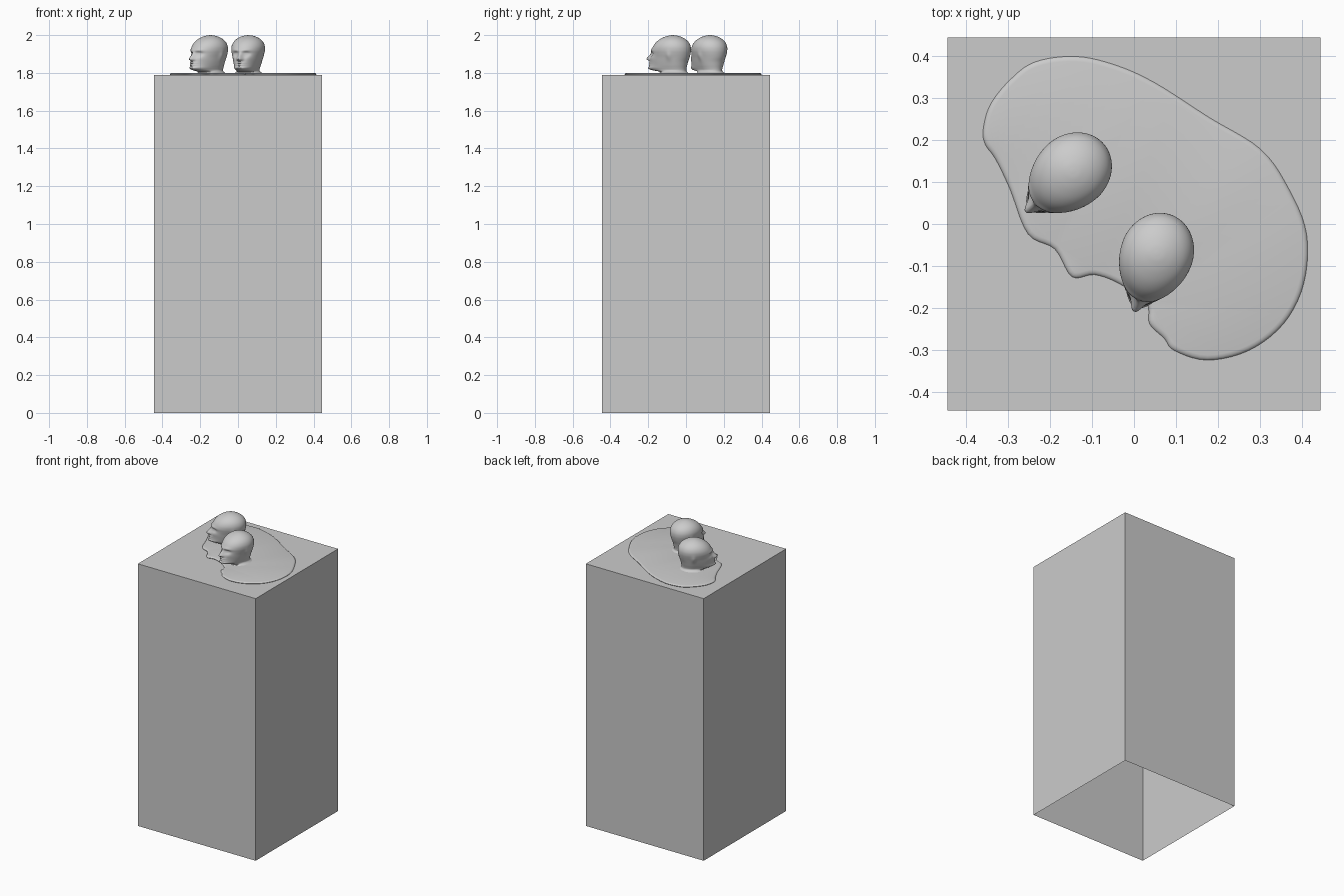
import bpy, bmesh
from math import sin, cos, pi, exp, atan2
from mathutils import Vector

if "Cube" in bpy.data.objects:
    bpy.data.objects.remove(bpy.data.objects["Cube"])

TOP = 1.79


def finish(name, bm, smooth=None):
    bmesh.ops.recalc_face_normals(bm, faces=bm.faces[:])
    me = bpy.data.meshes.new(name)
    bm.to_mesh(me)
    bm.free()
    ob = bpy.data.objects.new(name, me)
    bpy.context.collection.objects.link(ob)
    if smooth:
        bpy.ops.object.select_all(action='DESELECT')
        ob.select_set(True)
        bpy.context.view_layer.objects.active = ob
        bpy.ops.object.shade_smooth_by_angle(angle=smooth)
    return ob


def spline(pts, steps, closed):
    """Catmull-Rom through tuples of any length."""
    n = len(pts)
    get = (lambda i: pts[i % n]) if closed else (lambda i: pts[min(max(i, 0), n - 1)])
    out = []
    for i in range(n if closed else n - 1):
        a, b, c, d = (Vector(get(i + k)) for k in (-1, 0, 1, 2))
        for j in range(steps):
            t = j / steps
            out.append(0.5 * (2 * b + (c - a) * t + (2 * a - 5 * b + 4 * c - d) * t * t
                              + (3 * b - a - 3 * c + d) * t ** 3))
    if not closed:
        out.append(Vector(pts[-1]))
    return out


def loft(bm, rings):
    for lo, hi in zip(rings, rings[1:]):
        n = len(lo)
        for i in range(n):
            bm.faces.new((lo[i], lo[(i + 1) % n], hi[(i + 1) % n], hi[i]))


# plinth: tall box, open underneath
bm = bmesh.new()
bmesh.ops.create_cube(bm, size=1)
for v in bm.verts:
    v.co = (v.co.x * 0.89, v.co.y * 0.89, (v.co.z + 0.5) * TOP)
bottom = [f for f in bm.faces if f.calc_center_median().z < 0.01]
bmesh.ops.delete(bm, geom=bottom, context='FACES_ONLY')
finish("plinth", bm)

# puddle: kidney outline with a rounded rim
outline = [(-.36, .226), (-.343, .285), (-.296, .344), (-.236, .387), (-.14, .40), (-.046, .38),
           (.05, .337), (.18, .254), (.303, .178), (.37, .083), (.412, -.024), (.405, -.143),
           (.357, -.238), (.274, -.302), (.175, -.325), (.096, -.302), (.072, -.273),
           (.037, -.238), (.03, -.19), (-.034, -.143), (-.094, -.121), (-.148, -.126),
           (-.189, -.06), (-.253, -.024), (-.296, .083), (-.33, .154), (-.355, .19)]
curve = spline(outline, 5, True)
n = len(curve)
bm = bmesh.new()
rings = []
for inset, z in ((0.002, -0.001), (0, 0.003), (0.002, 0.006), (0.006, 0.0085), (0.012, 0.010)):
    ring = []
    for i, p in enumerate(curve):
        t = (curve[(i + 1) % n] - curve[i - 1]).normalized()
        ring.append(bm.verts.new((p.x + t.y * inset, p.y - t.x * inset, TOP + z)))
    rings.append(ring)
loft(bm, rings)
cap = bm.faces.new(rings[-1])
bmesh.ops.triangulate(bm, faces=[cap])
finish("puddle", bm, 0.8)

# head cross-sections: height, front reach, back reach, half width
sections = [(.004, .090, .105, .090), (.010, .070, .085, .072), (.017, .074, .076, .060),
            (.025, .118, .074, .056), (.036, .137, .075, .059), (.050, .131, .078, .064),
            (.070, .126, .083, .070), (.092, .120, .091, .076), (.112, .117, .096, .082),
            (.130, .115, .098, .086), (.150, .107, .096, .086), (.170, .092, .087, .079),
            (.187, .071, .070, .065), (.200, .045, .047, .044), (.2075, .020, .022, .021),
            (.2095, .004, .004, .004)]


def bump(v, centre, sigma):
    return exp(-0.5 * ((v - centre) / sigma) ** 2)


def face_relief(s, z):
    """Forward push of the facial features at side offset s and height z."""
    a = abs(s)
    d = 0.026 * bump(s, 0, .009) * bump(z, .083, .020 if z > .083 else .006)
    d += 0.007 * bump(a, .011, .006) * bump(z, .082, .006)
    d -= 0.012 * bump(a, .030, .012) * bump(z, .111, .009)
    d += 0.005 * bump(a, .029, .008) * bump(z, .110, .005)
    d += 0.006 * bump(a, .026, .018) * bump(z, .129, .007)
    d += 0.005 * bump(a, .042, .013) * bump(z, .088, .012)
    d += 0.006 * bump(s, 0, .015) * (bump(z, .061, .004) + bump(z, .051, .004))
    d -= 0.005 * bump(s, 0, .018) * (bump(z, .056, .002) + bump(z, .044, .004))
    d += 0.004 * bump(s, 0, .015) * bump(z, .034, .006)
    return d


def head(name, x, y, face_to):
    yaw = atan2(face_to[1] - y, face_to[0] - x)
    bm = bmesh.new()
    rings, seg = [], 96
    for z, front, back, wide in spline(sections, 5, False):
        ring = []
        for k in range(seg):
            a = 2 * pi * k / seg
            c = cos(a)
            f = c * (front if c > 0 else back)
            s = wide * sin(a)
            if c > 0.25:
                f += face_relief(s, z) * min(1, (c - 0.25) * 3)
            # shallow ears on the sides
            s *= 1 + 0.07 * bump(f, -.008, .010) * bump(z, .098, .016)
            ring.append(bm.verts.new((x + f * cos(yaw) - s * sin(yaw),
                                      y + f * sin(yaw) + s * cos(yaw), TOP + z)))
        rings.append(ring)
    loft(bm, rings)
    bm.faces.new(rings[-1])
    finish(name, bm, 1.0)


# two heads rising out of the puddle
head("front_head", 0.055, -0.070, (0.000, -0.210))
head("rear_head", -0.146, 0.127, (-0.255, 0.032))
